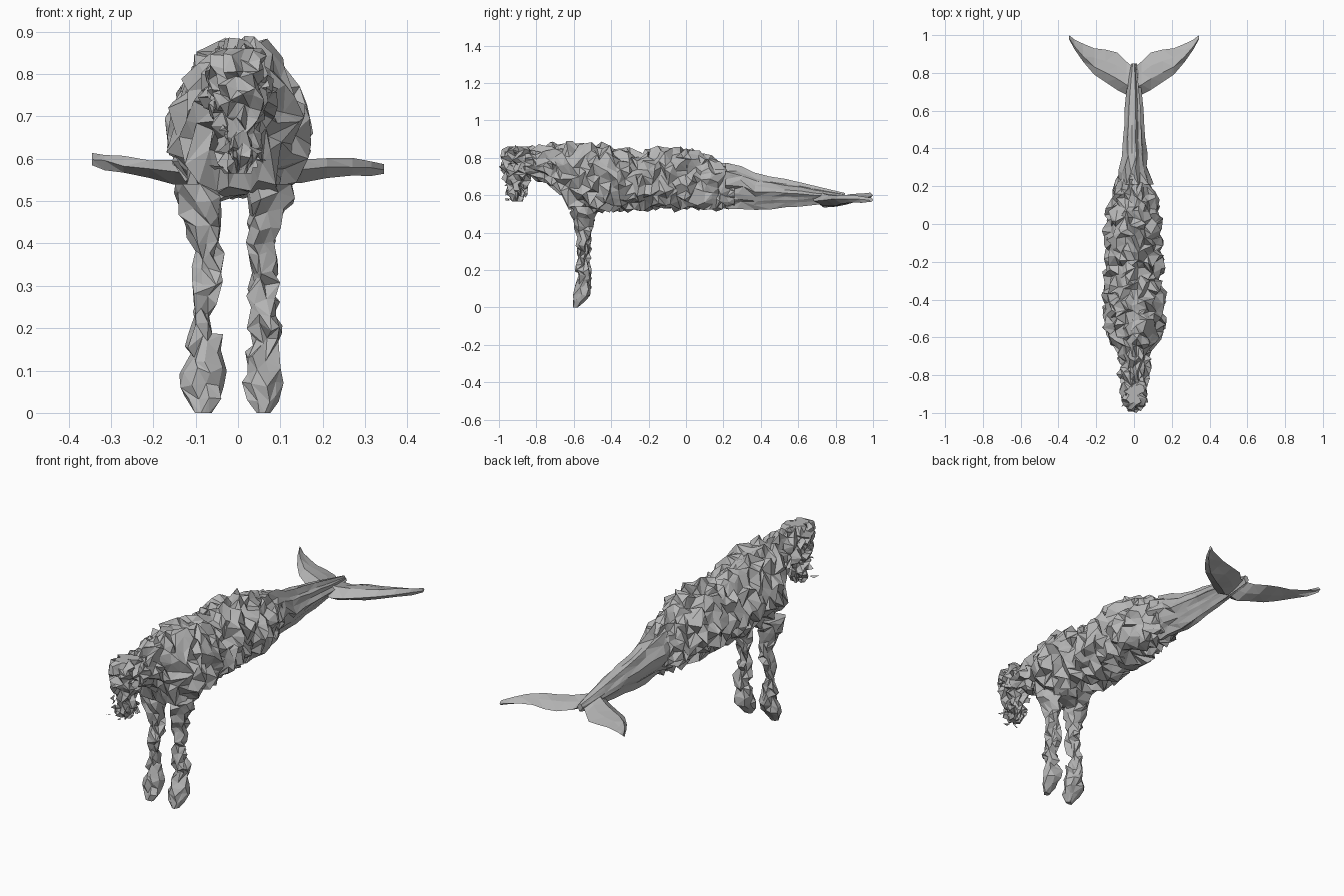
import bpy, bmesh, math, random
from mathutils import Vector

random.seed(7)
cube = bpy.data.objects.get("Cube")
if cube:
    bpy.data.objects.remove(cube, do_unlink=True)

mat = bpy.data.materials.new("stone grey")
mat.use_nodes = True
GREY = (0.47, 0.47, 0.47, 1)
mat.diffuse_color = GREY
mat.node_tree.nodes["Principled BSDF"].inputs["Base Color"].default_value = GREY


def finish(bm, name):
    bmesh.ops.triangulate(bm, faces=bm.faces[:])
    bmesh.ops.recalc_face_normals(bm, faces=bm.faces[:])
    me = bpy.data.meshes.new(name)
    bm.to_mesh(me)
    bm.free()
    me.materials.append(mat)
    ob = bpy.data.objects.new(name, me)
    bpy.context.collection.objects.link(ob)


def sample(stations, t):
    """Linear interpolation of the station rows at position t."""
    for a, b in zip(stations, stations[1:]):
        if t <= b[0] + 1e-6:
            k = (t - a[0]) / (b[0] - a[0])
            return [p + (q - p) * k for p, q in zip(a, b)]
    return list(stations[-1])


def rough_loft(name, axis, stations, segs, step, amp, egg=0):
    """Craggy tube. Rows: position, centre a, centre b, radius a, radius b, roughness.
    egg narrows the upper half and widens the lower half."""
    bm = bmesh.new()
    start, end = stations[0][0], stations[-1][0]
    n = max(2, round((end - start) / step))
    ridge = [random.uniform(-0.3, 0.15) for _ in range(segs)]
    rings = []
    for i in range(n + 1):
        t = start + (end - start) * i / n
        _, ca, cb, ra, rb, rough = sample(stations, t)
        ring = []
        for s in range(segs):
            ang = math.tau * (s + 0.5 * (i % 2) * rough + random.uniform(-.3, .3) * rough) / segs
            d = random.uniform(-amp, amp * 0.65) * rough
            k = 1 + ridge[s] * (1 - rough)
            a = ca + (ra * k + d) * math.cos(ang) * (1 - egg * math.sin(ang))
            b = cb + (rb * k + d) * math.sin(ang)
            u = t
            if 0 < i < n:
                u += random.uniform(-0.55, 0.55) * step * rough
            ring.append(bm.verts.new((a, u, b) if axis == "y" else (a, b, u)))
        rings.append(ring)
    for lo, hi in zip(rings, rings[1:]):
        for s in range(segs):
            r = (s + 1) % segs
            quad = [lo[s], lo[r], hi[r], hi[s]]
            if random.random() < 0.5:
                quad = quad[1:] + quad[:1]
            bm.faces.new((quad[0], quad[1], quad[2]))
            bm.faces.new((quad[0], quad[2], quad[3]))
    bm.faces.new(rings[0])
    bm.faces.new(rings[-1])
    finish(bm, name)


# Body and neck: y, bottom, top, half width, roughness
body = [(-.86, .70, .86, .07, .7), (-.80, .685, .868, .078, .7), (-.72, .655, .875, .082, .8),
        (-.66, .58, .88, .092, .9), (-.62, .515, .88, .13, 1), (-.55, .49, .89, .152, 1),
        (-.45, .50, .88, .15, 1), (-.35, .515, .845, .155, 1), (-.25, .52, .835, .15, 1),
        (-.15, .525, .855, .152, 1), (0, .53, .85, .148, 1), (.1, .525, .815, .128, 1),
        (.2, .53, .78, .10, .9), (.26, .535, .75, .08, .5)]
rough_loft("body", "y", [(y, 0, (b + t) / 2, w, (t - b) / 2, r) for y, b, t, w, r in body],
           24, .034, .034, .17)

# Tail stock: long creases, craggy only where it leaves the body
tail = [(.21, .53, .768, .09, .6), (.30, .525, .74, .074, .45),
        (.38, .522, .715, .062, .25), (.48, .535, .69, .056, .15), (.6, .545, .668, .049, .1),
        (.72, .553, .64, .038, .1), (.85, .57, .61, .014, 0)]
rough_loft("tail", "y", [(y, 0, (b + t) / 2, w, (t - b) / 2, r) for y, b, t, w, r in tail],
           18, .08, .034)

# Head hanging down from the end of the neck: z, front y, back y, half width
head = [(.565, -.93, -.88, .02), (.60, -.952, -.855, .042), (.66, -.965, -.84, .048),
        (.72, -.985, -.82, .06), (.78, -.99, -.81, .068), (.83, -.985, -.81, .066),
        (.86, -.95, -.84, .045)]
rough_loft("head", "z", [(z, 0, (f + b) / 2, w, (b - f) / 2, 1) for z, f, b, w in head],
           18, .022, .024)

# Ragged forelock, ears and beard shards
bm = bmesh.new()
for i in range(36):
    z = random.choice((random.uniform(.58, .68), random.uniform(.72, .85)))
    base = Vector((random.uniform(-.05, .05), random.uniform(-.965, -.86), z))
    out = Vector((base.x * 9, (base.y + .89) * 5, (z - .73) * 2)).normalized()
    tip = base + out * random.uniform(.015, .03)
    pts = [base + Vector([random.uniform(-.022, .022) for _ in range(3)]) for _ in range(3)]
    v = [bm.verts.new(p) for p in pts + [tip]]
    for f in ((0, 1, 2), (0, 1, 3), (1, 2, 3), (2, 0, 3)):
        bm.faces.new([v[k] for k in f])
finish(bm, "head_shards")

# Legs with hoofs: z, sideways shift, centre y, half width, half depth, roughness
leg = [(0, 0, -.59, .02, .014, .2), (.02, 0, -.578, .038, .028, .4),
       (.07, .002, -.556, .057, .046, .4), (.11, .002, -.55, .049, .044, .6),
       (.15, 0, -.55, .029, .032, .9), (.19, .004, -.548, .038, .038, 1),
       (.24, .002, -.548, .028, .03, .8), (.29, -.004, -.548, .034, .038, .9),
       (.34, -.006, -.545, .031, .034, .8), (.42, -.001, -.545, .038, .044, .6),
       (.48, .01, -.548, .05, .06, .7), (.54, .02, -.55, .06, .075, 1)]
for side, name, x in ((1, "left", .06), (-1, "right", -.08)):
    rows = [(z, x + side * dx, y, w, d, r) for z, dx, y, w, d, r in leg]
    rough_loft(name + "_front_leg", "z", rows, 9, .034, .025)

# Tail flukes: x, leading y, trailing y, middle z, half thickness
fluke = [(.01, .675, .835, .585, .03), (.04, .685, .86, .573, .034), (.09, .71, .908, .571, .032),
         (.15, .75, .923, .574, .027), (.21, .79, .93, .58, .022), (.27, .86, .955, .582, .02),
         (.315, .925, .977, .578, .016), (.345, .98, 1.0, .577, .014)]
for side, name in ((1, "left_fluke"), (-1, "right_fluke")):
    bm = bmesh.new()
    rings = []
    for x, lead, trail, z, h in fluke:
        if side < 0:
            z += .02 * max(0, x - .24) / .1 - .006 * math.sin(min(x, .3) * 10)
        c = (trail - lead)
        sec = [(lead, 0), (lead + c * .3, h), (lead + c * .65, h * .6),
               (trail, 0), (trail - c * .35, -h * .6), (lead + c * .3, -h)]
        rings.append([bm.verts.new((side * x, y, z + dz + random.uniform(-.004, .004)))
                      for y, dz in sec])
    for a, b in zip(rings, rings[1:]):
        for s in range(6):
            r = (s + 1) % 6
            bm.faces.new((a[s], a[r], b[r], b[s]))
    bm.faces.new(rings[0])
    bm.faces.new(rings[-1])
    finish(bm, name)
